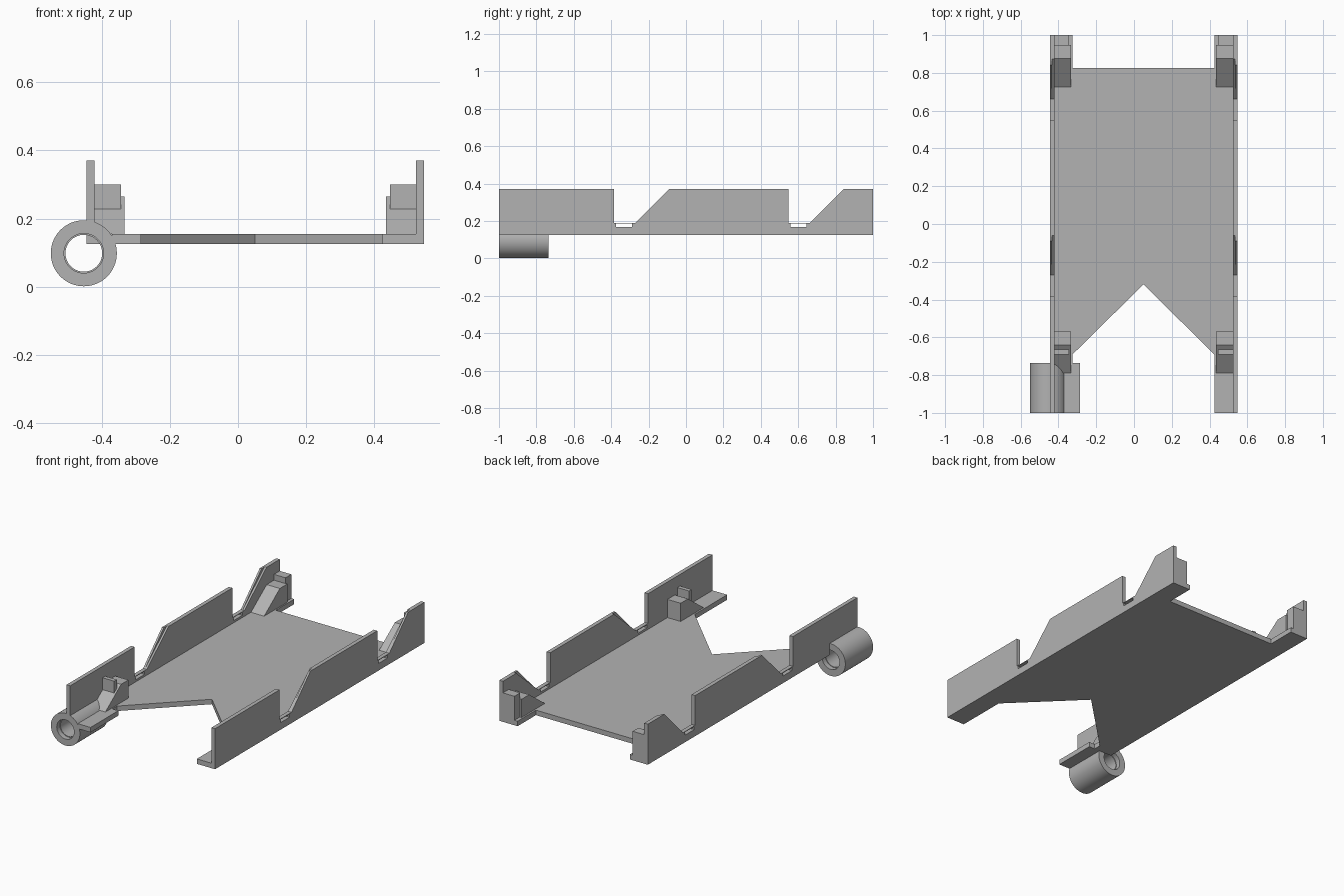
import bpy, bmesh, math
from mathutils import Vector

cube = bpy.data.objects.get("Cube")
if cube:
    bpy.data.objects.remove(cube, do_unlink=True)

grey = bpy.data.materials.new("plain grey")
grey.use_nodes = True
color = (0.45, 0.45, 0.45, 1)
grey.diffuse_color = color
grey.node_tree.nodes["Principled BSDF"].inputs["Base Color"].default_value = color

MID = 0.051      # mirror plane between the two walls
FLOOR = 0.125    # underside of the plate
DECK = 0.155     # top of the plate
TOP = 0.37       # top of the walls


def finish(bm, name):
    bmesh.ops.recalc_face_normals(bm, faces=bm.faces)
    mesh = bpy.data.meshes.new(name)
    bm.to_mesh(mesh)
    bm.free()
    obj = bpy.data.objects.new(name, mesh)
    bpy.context.collection.objects.link(obj)
    mesh.materials.append(grey)
    return obj


def prism(name, points, axis, low, high):
    """Extrude an outline along x (points are y, z) or z (points are x, y)."""
    bm = bmesh.new()
    if axis == "x":
        verts = [bm.verts.new((low, a, b)) for a, b in points]
        step = Vector((high - low, 0, 0))
    else:
        verts = [bm.verts.new((a, b, low)) for a, b in points]
        step = Vector((0, 0, high - low))
    face = bm.faces.new(verts)
    out = bmesh.ops.extrude_face_region(bm, geom=[face])
    moved = [g for g in out["geom"] if isinstance(g, bmesh.types.BMVert)]
    bmesh.ops.translate(bm, vec=step, verts=moved)
    return finish(bm, name)


def side_prism(name, points, side, inner, outer):
    """Extrude along x at distances inner..outer from the mirror plane."""
    a, b = sorted((MID + side * inner, MID + side * outer))
    return prism(name, points, "x", a, b)


def box(y0, y1, z0, z1):
    return [(y0, z0), (y1, z0), (y1, z1), (y0, z1)]


# Base plate with a V cut in front and a recessed back edge
prism("base_plate", [
    (-0.445, 1), (-0.325, 1), (-0.325, 0.825), (0.425, 0.825), (0.425, 1),
    (0.547, 1), (0.547, -1), (0.425, -1), (0.425, -0.69), (0.05, -0.32),
    (-0.325, -0.69), (-0.325, -0.735), (-0.285, -0.735), (-0.285, -1),
    (-0.37, -1), (-0.37, -0.735), (-0.445, -0.735)], "z", FLOOR, DECK)


def notch(y, shift):
    """Notch with an upright front, slotted floor and sloping back."""
    return [(y, TOP), (y, 0.19), (y + 0.01, 0.19), (y + 0.01, 0.168),
            (y + 0.095, 0.168), (y + 0.095, 0.19), (y + 0.115, 0.19),
            (y + 0.295 + shift, TOP)]


NOTCHES = (-0.385, 0.548)
for side, word in ((-1, "left_hand"), (1, "right_hand")):
    # Wall: outer skin, and inner skin with a gentler notch slope
    if side < 0:
        start = [(-0.735, FLOOR), (-0.735, 0.18), (-1, 0.18)]
    else:
        start = [(-1, FLOOR)]
    for layer, inner, outer, shift in (("outer", 0.484, 0.496, 0),
                                       ("inner", 0.472, 0.484, 0.03)):
        outline = start + [(-1, TOP)]
        for y in NOTCHES:
            outline += notch(y, shift)
        outline += [(1, TOP), (1, FLOOR)]
        side_prism(f"{word}_wall_{layer}", outline, side, inner, outer)
    # Thin bridges over the slots
    for y in NOTCHES:
        side_prism(f"{word}_slot_bridge", box(y + 0.01, y + 0.095, 0.186, 0.19),
                   side, 0.472, 0.496)
    # Ramped posts with upright tabs
    side_prism(f"{word}_rear_post",
               [(0.725, DECK), (0.875, 0.265), (0.948, 0.265), (0.948, DECK)],
               side, 0.384, 0.472)
    side_prism(f"{word}_rear_tab", box(0.945, 1, DECK, 0.30), side, 0.395, 0.472)
    side_prism(f"{word}_front_post",
               [(-0.79, DECK), (-0.64, 0.265), (-0.57, 0.265), (-0.57, DECK)],
               side, 0.384, 0.472)
    side_prism(f"{word}_front_tab", box(-0.69, -0.665, 0.2, 0.30), side, 0.395, 0.472)

# Hollow tube, turned from a ring profile of (radius, y)
profile = [(0.097, -1), (0.097, -0.735), (0.058, -0.735), (0.058, -0.765),
           (0.054, -0.765), (0.054, -0.97), (0.058, -0.97), (0.058, -1)]
bm = bmesh.new()
SIDES = 64
rings = []
for i in range(SIDES):
    t = 2 * math.pi * i / SIDES
    rings.append([bm.verts.new((-0.453 + r * math.cos(t), y, 0.098 + r * math.sin(t)))
                  for r, y in profile])
for i in range(SIDES):
    a, b = rings[i], rings[(i + 1) % SIDES]
    for j in range(len(profile)):
        k = (j + 1) % len(profile)
        bm.faces.new((a[j], a[k], b[k], b[j]))
tube = finish(bm, "tube")
bpy.ops.object.select_all(action="DESELECT")
tube.select_set(True)
bpy.context.view_layer.objects.active = tube
bpy.ops.object.shade_smooth_by_angle(angle=math.radians(30))
